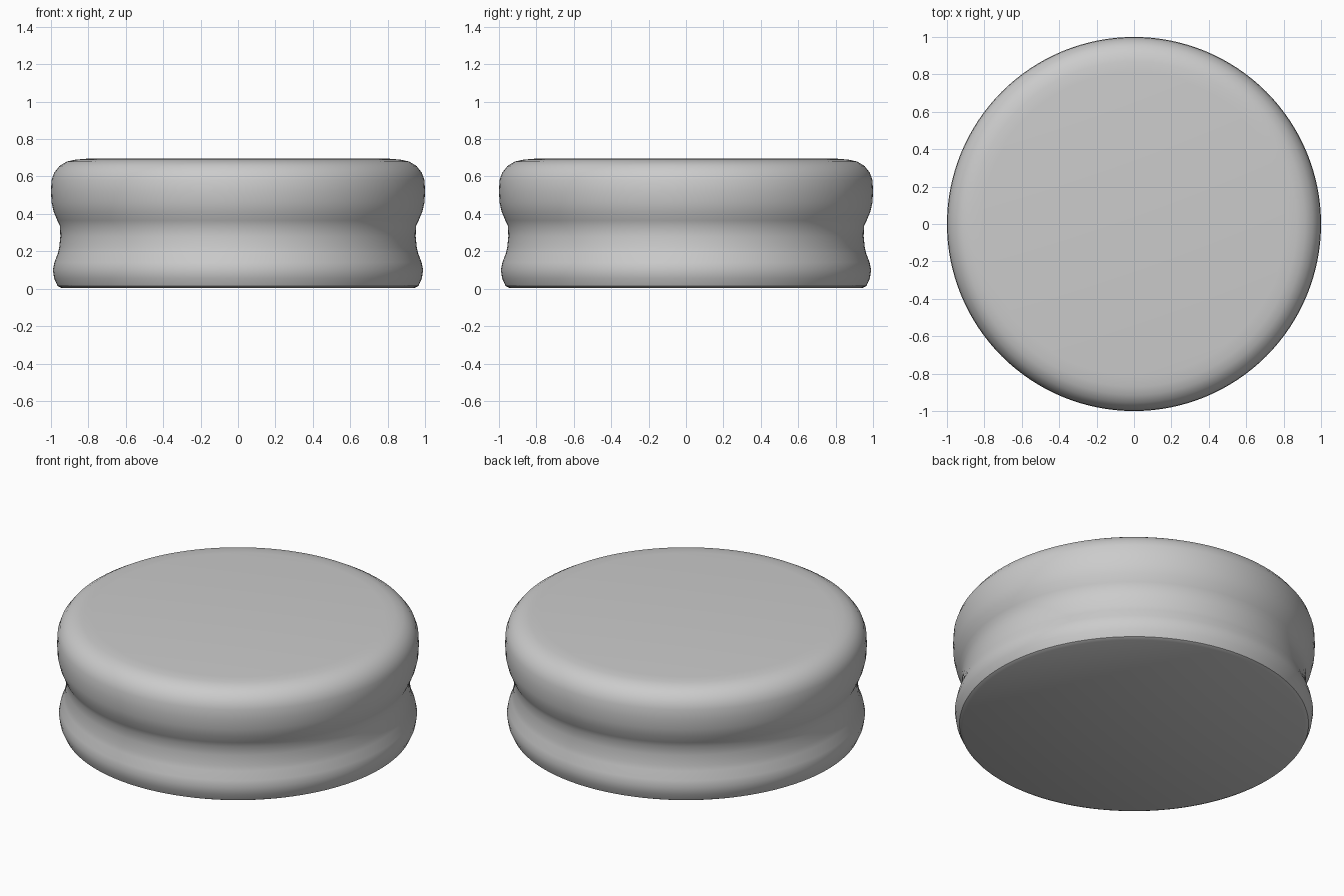
import bpy, bmesh, math

default_cube = bpy.data.objects.get("Cube")
if default_cube:
    bpy.data.objects.remove(default_cube, do_unlink=True)

# Single plain grey
grey = bpy.data.materials.new("plain grey")
grey.use_nodes = True
colour = (0.6, 0.6, 0.6, 1)
grey.diffuse_color = colour
grey.node_tree.nodes["Principled BSDF"].inputs["Base Color"].default_value = colour

# Half profile (radius, height): flat base, lower bulge, waist, upper bulge, flat top
PROFILE = [(0, 0.005), (0.945, 0.005), (0.965, 0.015), (0.983, 0.055),
           (0.99, 0.1), (0.982, 0.14), (0.963, 0.19), (0.956, 0.22),
           (0.95, 0.28), (0.952, 0.335), (0.966, 0.365), (0.985, 0.41),
           (0.997, 0.46), (1, 0.52), (0.997, 0.58), (0.983, 0.62),
           (0.955, 0.656), (0.915, 0.68), (0.87, 0.69), (0.81, 0.695), (0, 0.695)]


def lathe(name, profile, segments, material):
    bm = bmesh.new()
    verts = [bm.verts.new((r, 0, z)) for r, z in profile]
    edges = [bm.edges.new(pair) for pair in zip(verts, verts[1:])]
    bmesh.ops.spin(bm, geom=verts + edges, cent=(0, 0, 0), axis=(0, 0, 1),
                   angle=math.tau, steps=segments, use_merge=True)
    bmesh.ops.remove_doubles(bm, verts=bm.verts, dist=0.0001)
    bmesh.ops.recalc_face_normals(bm, faces=bm.faces)
    mesh = bpy.data.meshes.new(name)
    bm.to_mesh(mesh)
    bm.free()
    mesh.materials.append(material)
    obj = bpy.data.objects.new(name, mesh)
    bpy.context.collection.objects.link(obj)
    return obj


# Round waisted puck
puck = lathe("waisted_disc", PROFILE, 128, grey)
bpy.ops.object.select_all(action="DESELECT")
puck.select_set(True)
bpy.context.view_layer.objects.active = puck
bpy.ops.object.shade_smooth_by_angle(angle=math.radians(35))
